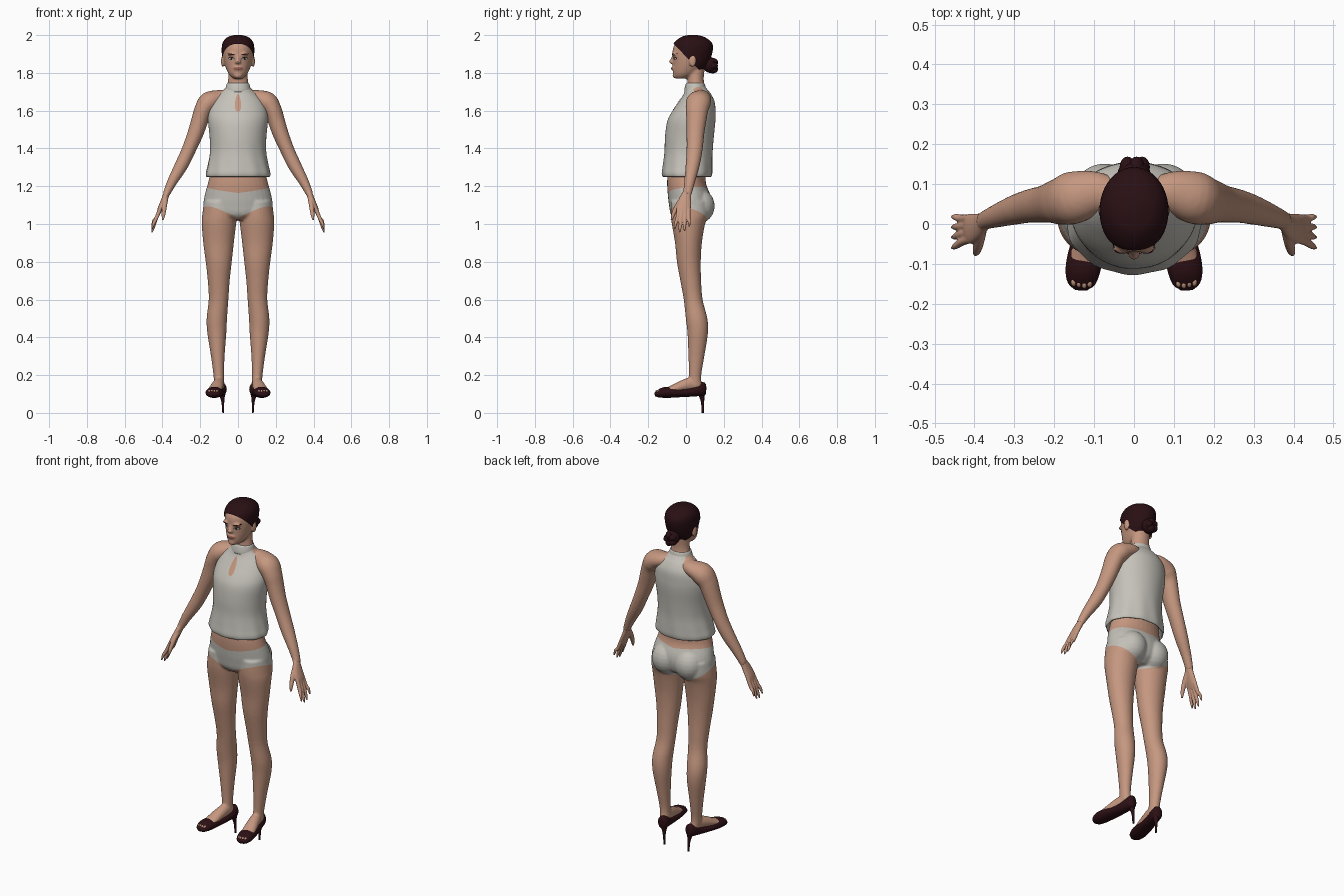
import bpy, bmesh, math
from mathutils import Vector, Matrix
from mathutils.bvhtree import BVHTree

cube = bpy.data.objects.get("Cube")
if cube:
    bpy.data.objects.remove(cube)


def material(name, rgb):
    m = bpy.data.materials.new(name)
    m.use_nodes = True
    m.diffuse_color = (*rgb, 1)
    m.node_tree.nodes["Principled BSDF"].inputs["Base Color"].default_value = (*rgb, 1)
    return m


SKIN = material("skin", (.56, .31, .215))
CLOTH = material("pale_cloth", (.56, .54, .49))
BRIEF = material("brief_cloth", (.54, .52, .475))
HAIR = material("dark_hair", (.022, .005, .007))
SHOE = material("dark_leather", (.025, .005, .007))
LIP = material("lips", (.34, .13, .1))
EYE = material("eye_white", (.6, .57, .54))
IRIS = material("iris", (.02, .012, .01))


def spline(pts, steps):
    """Smooth a list of (x, y, z, radius_a, radius_b) stations."""
    p = [Vector(q) for q in pts]
    p = [p[0] * 2 - p[1]] + p + [p[-1] * 2 - p[-2]]
    out = []
    for a, b, c, d in zip(p, p[1:], p[2:], p[3:]):
        for i in range(steps):
            t = i / steps
            out.append(.5 * (2 * b + (c - a) * t + (2 * a - 5 * b + 4 * c - d) * t * t
                             + (3 * b - a - 3 * c + d) * t ** 3))
    return out + [p[-2]]


def loft(bm, pts, side=1, flat=True, ref=(0, 1, 0), n=32, steps=4, ripple=None):
    """Skin elliptical sections along a path; flat keeps sections horizontal."""
    st = spline([(q[0] * side, *q[1:]) for q in pts], steps)
    loops = []
    for i, s in enumerate(st):
        c = Vector(s[:3])
        t = Vector((0, 0, 1))
        if not flat:
            t = (Vector(st[min(i + 1, len(st) - 1)][:3]) - Vector(st[max(i - 1, 0)][:3])).normalized()
        b = Vector(ref)
        b = (b - t * b.dot(t)).normalized()
        a = b.cross(t)
        ring = []
        for k in range(n):
            u = math.tau * k / n
            g = 1 + ripple(u, c.z) if ripple else 1
            ring.append(bm.verts.new(c + (a * math.cos(u) * s[3] + b * math.sin(u) * s[4]) * g))
        loops.append(ring)
    for r, q in zip(loops, loops[1:]):
        for k in range(n):
            bm.faces.new((r[k], r[(k + 1) % n], q[(k + 1) % n], q[k]))
    bm.faces.new(loops[0])
    bm.faces.new(loops[-1])


def ball(bm, center, radii, n=24):
    m = Matrix.Translation(center) @ Matrix.Diagonal((*radii, 1))
    bmesh.ops.create_uvsphere(bm, u_segments=n, v_segments=n // 2, radius=1, matrix=m)


def finish(name, bm, *mats, voxel=0, smooth=4):
    bmesh.ops.recalc_face_normals(bm, faces=bm.faces)
    me = bpy.data.meshes.new(name)
    bm.to_mesh(me)
    bm.free()
    ob = bpy.data.objects.new(name, me)
    bpy.context.collection.objects.link(ob)
    if voxel:  # fuse overlapping volumes into one soft skin
        r = ob.modifiers.new("fuse", "REMESH")
        r.mode, r.voxel_size = "VOXEL", voxel
        f = ob.modifiers.new("soften", "SMOOTH")
        f.factor, f.iterations = .5, smooth
        dg = bpy.context.evaluated_depsgraph_get()
        me = bpy.data.meshes.new_from_object(ob.evaluated_get(dg))
        ob.modifiers.clear()
        ob.data = me
    me.materials.clear()
    for m in mats:
        me.materials.append(m)
    me.shade_smooth()
    return ob


def body_rings(rows):
    """(z, half width, front y, back y) -> stations."""
    return [(0, (f + b) / 2, z, w, (b - f) / 2) for z, w, f, b in rows]


# Body: torso, neck, head, arms and legs fused together
HEAD = [(1.77, .025, -.055, .01), (1.79, .046, -.067, .05), (1.82, .062, -.069, .09),
        (1.85, .072, -.069, .112), (1.89, .079, -.071, .128), (1.93, .08, -.069, .136),
        (1.96, .072, -.052, .125), (1.984, .048, -.02, .09), (1.994, .015, .015, .055)]
bm = bmesh.new()
loft(bm, body_rings([(1.02, .09, -.05, .08), (1.05, .16, -.08, .12), (1.1, .182, -.09, .135),
                     (1.15, .177, -.096, .13), (1.22, .158, -.1, .105), (1.3, .14, -.095, .11),
                     (1.4, .13, -.09, .12), (1.55, .14, -.08, .13), (1.65, .115, -.02, .13),
                     (1.7, .085, .0, .115), (1.73, .06, .005, .1), (1.77, .052, .008, .094),
                     (1.83, .05, .01, .1)]))
loft(bm, body_rings(HEAD))
loft(bm, [(0, -.064, 1.892, .009, .01), (0, -.071, 1.872, .01, .012), (0, -.077, 1.857, .015, .015),
          (0, -.07, 1.848, .012, .008)], n=16)
ball(bm, (0, -.066, 1.824), (.024, .012, .012))
ball(bm, (0, -.058, 1.786), (.022, .014, .014))
for s in (1, -1):
    ball(bm, (s * .074, .07, 1.095), (.082, .082, .09))
    ball(bm, (s * .081, .035, 1.862), (.009, .019, .032))
    ball(bm, (s * .03, -.062, 1.898), (.026, .012, .008))
    loft(bm, [(.05, .075, 1.675, .035, .04), (.1, .078, 1.668, .042, .055), (.152, .066, 1.645, .056, .066),
              (.182, .058, 1.605, .049, .06), (.202, .055, 1.55, .045, .053), (.225, .05, 1.48, .042, .047),
              (.262, .045, 1.39, .037, .042), (.3, .035, 1.31, .035, .037), (.345, .02, 1.23, .027, .029),
              (.372, .01, 1.175, .021, .024), (.38, .004, 1.155, .018, .024)], s, flat=False)
    loft(bm, [(.095, .02, 1.12, .085, .1), (.098, .02, 1.05, .091, .1), (.101, .013, 1., .091, .088),
              (.103, .013, .9, .081, .071), (.102, .015, .8, .069, .063), (.102, .025, .7, .058, .055),
              (.103, .038, .6, .052, .05), (.112, .056, .5, .054, .057), (.112, .062, .42, .05, .054),
              (.107, .055, .3, .036, .042), (.102, .048, .2, .028, .033), (.098, .047, .14, .027, .037)], s)
    loft(bm, [(.092, .085, .13, .02, .02), (.1, .03, .15, .028, .036), (.11, -.02, .142, .033, .03),
              (.12, -.07, .125, .037, .022), (.13, -.125, .112, .038, .013)], s, flat=False, ref=(0, 0, 1))
body = finish("body", bm, SKIN, BRIEF, voxel=.006)

# Briefs: cut the waist and leg edges into the body surface
TOP_CO, LEG_CO = Vector((0, -.09, 1.165)), Vector((0, 0, 1.012))


def top_no(s):
    return Vector((-.12 * s, -.1, 1))


def leg_no(s):
    return Vector((-.42 * s, .3, 1))


bm = bmesh.new()
bm.from_mesh(body.data)
for s in (1, -1):
    for co, no in ((TOP_CO, top_no(s)), (LEG_CO, leg_no(s))):
        fs = [f for f in bm.faces if .9 < f.calc_center_median().z < 1.26
              and s * f.calc_center_median().x > -.01 and abs(f.calc_center_median().x) < .25]
        geom = fs + list({e for f in fs for e in f.edges}) + list({v for f in fs for v in f.verts})
        bmesh.ops.bisect_plane(bm, geom=geom, plane_co=co, plane_no=no, dist=.0001)
for f in bm.faces:
    c = f.calc_center_median()
    s = 1 if c.x > 0 else -1
    if abs(c.x) < .25 and (c - TOP_CO).dot(top_no(s)) < 0 < (c - LEG_CO).dot(leg_no(s)):
        f.material_index = 1
    f.smooth = True
bm.to_mesh(body.data)
bm.free()

# Hands
for s, side in ((1, "left"), (-1, "right")):
    bm = bmesh.new()
    loft(bm, [(.366, .012, 1.19, .018, .022), (.376, .006, 1.165, .017, .023), (.39, -.005, 1.13, .016, .032),
              (.41, -.012, 1.085, .014, .038), (.42, -.013, 1.06, .01, .035)], s, flat=False)
    for o, tip in ((-.03, .972), (-.01, .955), (.01, .96), (.03, .985)):
        loft(bm, [(.412, -.012 + o * .85, 1.08, .011, .011), (.433, -.016 + o, 1.03, .01, .01),
                  (.447, -.019 + o * 1.2, tip + .03, .0085, .0085),
                  (.456, -.021 + o * 1.3, tip, .004, .004)], s, flat=False, n=12)
    loft(bm, [(.382, -.012, 1.14, .014, .016), (.388, -.043, 1.1, .013, .014),
              (.394, -.066, 1.055, .011, .011), (.398, -.077, 1.02, .005, .005)], s, flat=False, n=12)
    finish(side + "_hand", bm, SKIN, voxel=.0035, smooth=3)

# Sleeveless top with a gathered hem, and its collar band
bm = bmesh.new()
loft(bm, body_rings([(1.285, .14, -.09, .115), (1.262, .15, -.105, .12), (1.25, .165, -.12, .132),
                     (1.268, .17, -.127, .14), (1.31, .161, -.122, .141), (1.38, .149, -.114, .141),
                     (1.46, .15, -.111, .147), (1.54, .158, -.1, .155), (1.59, .156, -.077, .156),
                     (1.645, .138, -.04, .152), (1.685, .104, -.014, .134), (1.71, .074, -.006, .115),
                     (1.73, .06, -.002, .1)]), n=72, steps=5,
     ripple=lambda u, z: .012 * math.cos(11 * u + 9 * z) * max(0, min(1, (1.45 - z) * 6)))
top = finish("sleeveless_top", bm, CLOTH)
bm = bmesh.new()
loft(bm, [(0, .049, 1.7, .066, .058), (0, .049, 1.715, .066, .057), (0, .049, 1.74, .06, .051),
          (0, .049, 1.746, .055, .046)], n=48)
finish("collar", bm, CLOTH)

# Hair cap cut along the hairline, plus a low bun
bm = bmesh.new()
loft(bm, body_rings([(z + .006 * (z > 1.9), w + .006, f - .005, b + .007) for z, w, f, b in HEAD]), n=48, steps=6)
bmesh.ops.bisect_plane(bm, geom=bm.verts[:] + bm.edges[:] + bm.faces[:], plane_co=(0, -.06, 1.948),
                       plane_no=(0, 1.03, 1), clear_inner=True)
finish("hair_cap", bm, HAIR)
bm = bmesh.new()
ball(bm, (0, .126, 1.842), (.041, .036, .042))
for i in range(5):
    a = math.tau * i / 5
    ball(bm, (.02 * math.cos(a), .142, 1.838 + .022 * math.sin(a)), (.02, .027, .02), 16)
finish("hair_bun", bm, HAIR)


def plate(name, target, mat, x, z, a, b, lift=.002, taper=0, tilt=0):
    """Thin rounded patch laid on the front of a target surface."""
    me = target.data
    tree = BVHTree.FromPolygons([v.co for v in me.vertices], [p.vertices[:] for p in me.polygons])
    bm = bmesh.new()

    def put(r, u):
        dx = a * r * math.cos(u) * (1 - taper * math.sin(u))
        px, pz = x + dx, z + b * r * math.sin(u) + tilt * dx
        hit = tree.ray_cast(Vector((px, -1, pz)), Vector((0, 1, 0)))[0]
        return bm.verts.new((px, (hit.y if hit else -.06) - lift, pz))

    n, mid = 24, put(0, 0)
    prev = None
    for r in (.25, .5, .75, 1):
        ring = [put(r, math.tau * k / n) for k in range(n)]
        for k in range(n):
            j = (k + 1) % n
            bm.faces.new((prev[k], ring[k], ring[j], prev[j]) if prev else (mid, ring[k], ring[j]))
        prev = ring
    finish(name, bm, mat)


# Keyhole neckline and face details
plate("keyhole", top, SKIN, 0, 1.642, .016, .048, taper=.4)
plate("mouth", body, LIP, 0, 1.824, .024, .0085)
for s, side in ((1, "left"), (-1, "right")):
    plate(side + "_lash_line", body, IRIS, s * .034, 1.876, .0165, .0085, .001, tilt=s * .12)
    plate(side + "_eye", body, EYE, s * .034, 1.8745, .013, .0055, .002, tilt=s * .12)
    plate(side + "_iris", body, IRIS, s * .034, 1.875, .0058, .0058, .003)
    plate(side + "_brow", body, HAIR, s * .036, 1.899, .02, .003, .0015, tilt=s * .15)

# Open-toed shoes with thin heels
for s, side in ((1, "left"), (-1, "right")):
    bm = bmesh.new()
    loft(bm, [(.086, .106, .126, .008, .018), (.087, .1, .126, .022, .033), (.09, .08, .125, .031, .036),
              (.1, .03, .112, .034, .026), (.112, -.03, .106, .039, .023), (.122, -.08, .109, .044, .029),
              (.129, -.12, .107, .043, .028), (.132, -.15, .1, .034, .018), (.133, -.165, .097, .016, .009)],
         s, flat=False, ref=(0, 0, 1))
    finish(side + "_shoe", bm, SHOE)
    bm = bmesh.new()
    loft(bm, [(.086, .08, .115, .024, .024), (.083, .084, .085, .013, .014), (.08, .088, .05, .007, .008),
              (.078, .088, 0, .005, .006)], s, n=16)
    finish(side + "_heel", bm, SHOE)
    bm = bmesh.new()
    for i in range(4):
        ball(bm, (s * (.112 + .013 * i), -.149 + .003 * abs(i - 1), .114), (.0075, .013, .008), 12)
    finish(side + "_toes", bm, SKIN)
